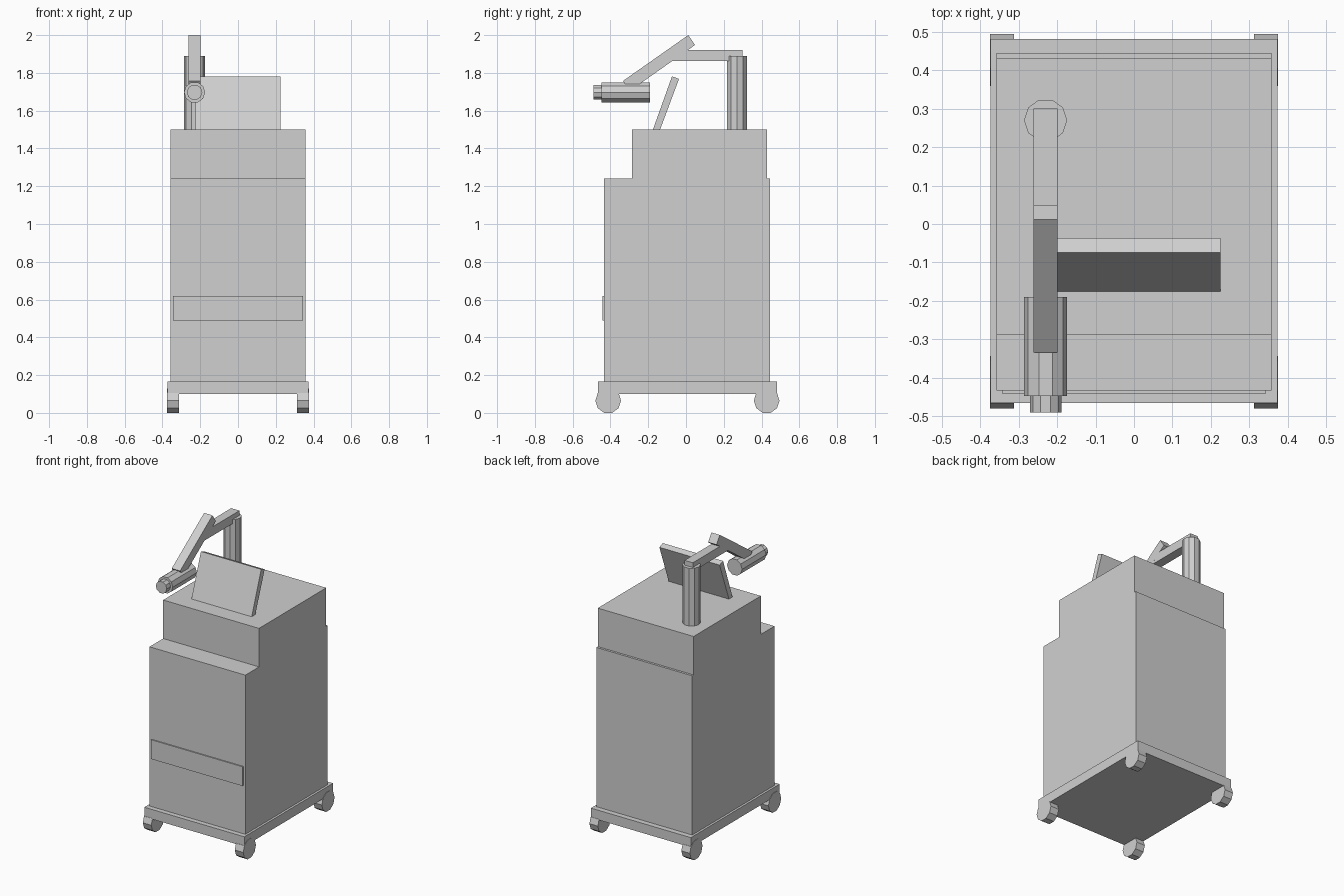
import bpy, math
from mathutils import Matrix, Vector

if "Cube" in bpy.data.objects:
    bpy.data.objects.remove(bpy.data.objects["Cube"])

grey = bpy.data.materials.new("light grey")
grey.diffuse_color = (0.63, 0.63, 0.63, 1)
grey.use_nodes = True
grey.node_tree.nodes["Principled BSDF"].inputs["Base Color"].default_value = grey.diffuse_color


def make(name, verts, faces):
    me = bpy.data.meshes.new(name)
    me.from_pydata(verts, [], faces)
    me.materials.append(grey)
    ob = bpy.data.objects.new(name, me)
    bpy.context.collection.objects.link(ob)
    return ob


def prism(name, profile, x0, x1):
    """Extrude a counter-clockwise (y, z) profile along x."""
    n = len(profile)
    verts = [(x0, y, z) for y, z in profile] + [(x1, y, z) for y, z in profile]
    faces = [tuple(reversed(range(n))), tuple(range(n, 2 * n))]
    faces += [(i, (i + 1) % n, n + (i + 1) % n, n + i) for i in range(n)]
    return make(name, verts, faces)


def box(name, x0, x1, y0, y1, z0, z1):
    return prism(name, [(y0, z0), (y1, z0), (y1, z1), (y0, z1)], x0, x1)


def cylinder(name, start, end, r, sides=10):
    """Low-poly cylinder between two points on a world axis."""
    start, end = Vector(start), Vector(end)
    axis = (end - start).normalized()
    u = Vector((0, 1, 0)) if abs(axis.x) > 0.5 else Vector((1, 0, 0))
    v = axis.cross(u)
    ring = [r * (math.cos(2 * math.pi * i / sides) * u + math.sin(2 * math.pi * i / sides) * v)
            for i in range(sides)]
    verts = [start + p for p in ring] + [end + p for p in ring]
    faces = [tuple(reversed(range(sides))), tuple(range(sides, 2 * sides))]
    faces += [(i, (i + 1) % sides, sides + (i + 1) % sides, sides + i) for i in range(sides)]
    return make(name, verts, faces)


# Wheeled base
box("base_plate", -0.373, 0.373, -0.466, 0.481, 0.10, 0.165)
for side, sx in (("left", -1), ("right", 1)):
    for end, y in (("front", -0.412), ("back", 0.427)):
        cylinder(f"caster_{end}_{side}", (sx * 0.312, y, 0.065), (sx * 0.375, y, 0.065), 0.068)

# Cabinet, with a stepped top section and a thin front panel
box("cabinet", -0.358, 0.358, -0.433, 0.445, 0.165, 1.24)
box("cabinet_top", -0.358, 0.358, -0.287, 0.43, 1.24, 1.50)
box("front_panel", -0.343, 0.343, -0.441, -0.43, 0.49, 0.62)

# Tilted screen
prism("screen", [(-0.175, 1.50), (-0.137, 1.50), (-0.037, 1.768), (-0.074, 1.782)], -0.225, 0.225)

# Post and jointed arm
AX = -0.23
cylinder("post", (AX, 0.27, 1.49), (AX, 0.27, 1.89), 0.056)
box("arm_beam", AX - 0.031, AX + 0.031, -0.09, 0.30, 1.862, 1.922)
prism("arm_slope", [(-0.297, 1.705), (0.048, 1.948), (0.012, 2.0), (-0.334, 1.757)],
      AX - 0.0312, AX + 0.0312)

# Camera head
cylinder("head_body", (AX, -0.19, 1.697), (AX, -0.448, 1.697), 0.056)
cylinder("head_nozzle", (AX, -0.44, 1.697), (AX, -0.49, 1.697), 0.041)
